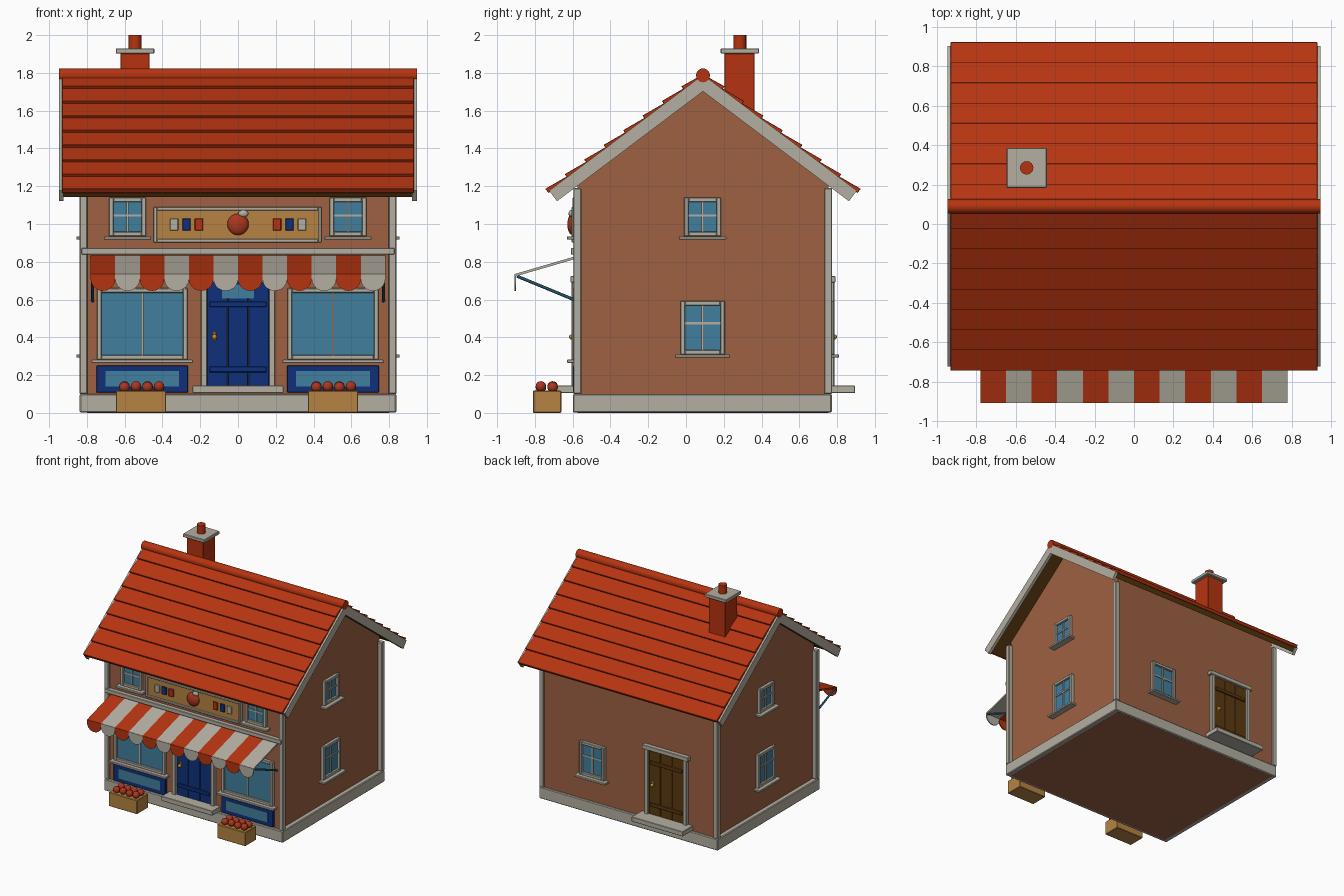
import bpy, bmesh, math
from mathutils import Vector

if "Cube" in bpy.data.objects:
    bpy.data.objects.remove(bpy.data.objects["Cube"])


def material(name, r, g, b):
    lin = lambda c: ((c / 255 + 0.055) / 1.055) ** 2.4 if c > 10 else c / 255 / 12.92
    m = bpy.data.materials.new(name)
    m.diffuse_color = (lin(r), lin(g), lin(b), 1)
    m.use_nodes = True
    m.node_tree.nodes["Principled BSDF"].inputs["Base Color"].default_value = m.diffuse_color
    return m


RED = material("roof red", 182, 52, 16)
WALL = material("brick brown", 157, 97, 66)
TRIM = material("stone grey", 180, 175, 162)
BLUE = material("deep blue", 14, 48, 122)
GLASS = material("window blue", 66, 126, 158)
TAN = material("light wood", 182, 132, 66)
WOOD = material("dark wood", 92, 58, 16)
GOLD = material("brass", 196, 146, 40)
FRUIT = material("fruit red", 172, 54, 30)
TEAL = material("dark teal", 34, 86, 112)

CY = 0.09  # depth of the ridge line


def finish(name, bm, mat, bevel=0.0, smooth=False):
    bmesh.ops.recalc_face_normals(bm, faces=bm.faces)
    me = bpy.data.meshes.new(name)
    bm.to_mesh(me)
    bm.free()
    me.materials.append(mat)
    ob = bpy.data.objects.new(name, me)
    bpy.context.collection.objects.link(ob)
    if smooth:
        for p in me.polygons:
            p.use_smooth = len(p.vertices) <= 4
    if bevel:
        mod = ob.modifiers.new("bevel", 'BEVEL')
        mod.width = bevel
        mod.segments = 1
    return ob


def prism(name, pts, axis, a, b, mat, bevel=0.0):
    """Extrude a 2D outline: axis x takes (y, z) points, axis y takes (x, z) points."""
    bm = bmesh.new()
    co = (lambda p: (a, p[0], p[1])) if axis == 'x' else (lambda p: (p[0], a, p[1]))
    f = bm.faces.new([bm.verts.new(co(p)) for p in pts])
    new = bmesh.ops.extrude_face_region(bm, geom=[f])["geom"]
    move = Vector((b - a, 0, 0)) if axis == 'x' else Vector((0, b - a, 0))
    bmesh.ops.translate(bm, vec=move, verts=[v for v in new if isinstance(v, bmesh.types.BMVert)])
    return finish(name, bm, mat, bevel)


def box(name, x0, x1, y0, y1, z0, z1, mat, bevel=0.004):
    return prism(name, [(y0, z0), (y1, z0), (y1, z1), (y0, z1)], 'x', x0, x1, mat, bevel)


def wbox(name, side, u0, u1, d0, d1, z0, z1, mat, bevel=0.003):
    """Box on a wall: u runs along the wall, d is the distance out from it."""
    if side == 'front':
        return box(name, u0, u1, -0.575 - d1, -0.575 - d0, z0, z1, mat, bevel)
    if side == 'back':
        return box(name, u0, u1, 0.755 + d0, 0.755 + d1, z0, z1, mat, bevel)
    if side == 'right':
        return box(name, 0.80 + d0, 0.80 + d1, u0, u1, z0, z1, mat, bevel)
    return box(name, -0.80 - d1, -0.80 - d0, u0, u1, z0, z1, mat, bevel)


def ball(name, loc, r, mat, scale=(1, 1, 1)):
    bm = bmesh.new()
    bmesh.ops.create_uvsphere(bm, u_segments=16, v_segments=10, radius=r)
    bmesh.ops.scale(bm, vec=scale, verts=bm.verts)
    bmesh.ops.translate(bm, vec=loc, verts=bm.verts)
    return finish(name, bm, mat, smooth=True)


def rod(name, p, q, r, mat, sides=16):
    p, q = Vector(p), Vector(q)
    bm = bmesh.new()
    bmesh.ops.create_cone(bm, cap_ends=True, segments=sides, radius1=r, radius2=r, depth=(q - p).length)
    rot = (q - p).to_track_quat('Z', 'Y').to_matrix()
    bmesh.ops.rotate(bm, matrix=rot, verts=bm.verts)
    bmesh.ops.translate(bm, vec=(p + q) / 2, verts=bm.verts)
    return finish(name, bm, mat, smooth=True)


def frame(name, side, u0, u1, z0, z1, w, d, mat):
    wbox(name + "_left", side, u0, u0 + w, -0.01, d, z0, z1, mat)
    wbox(name + "_right", side, u1 - w, u1, -0.01, d, z0, z1, mat)
    wbox(name + "_top", side, u0 + w, u1 - w, -0.01, d, z1 - w, z1, mat)
    wbox(name + "_bottom", side, u0 + w, u1 - w, -0.01, d, z0, z0 + w, mat)


def window(side, u, z0, z1, w, bar_z=None):
    u0, u1 = u - w / 2, u + w / 2
    frame("window_frame", side, u0, u1, z0, z1, 0.024, 0.026, TRIM)
    wbox("window_glass", side, u0 + 0.01, u1 - 0.01, -0.01, 0.008, z0 + 0.01, z1 - 0.01, GLASS, 0)
    wbox("window_mullion", side, u - 0.006, u + 0.006, 0, 0.016, z0 + 0.01, z1 - 0.01, TRIM, 0)
    if bar_z:
        wbox("window_bar", side, u0 + 0.01, u1 - 0.01, 0, 0.015, bar_z - 0.006, bar_z + 0.006, TRIM, 0)
    wbox("window_sill", side, u0 - 0.028, u1 + 0.028, -0.01, 0.055, z0 - 0.018, z0, TRIM)


def door(side, u, mat, knob_u, strap_top):
    sgn = -1 if side == 'front' else 1
    wall_y = -0.575 if side == 'front' else 0.755
    for s in (-1, 1):
        a, b = sorted((u + s * 0.165, u + s * 0.197))
        wbox("door_jamb", side, a, b, -0.01, 0.03, 0.14, 0.70, TRIM)
    wbox("door_lintel", side, u - 0.215, u + 0.215, -0.01, 0.036, 0.69, 0.725, TRIM)
    for i in (-1, 0, 1):  # planks
        wbox("door_plank", side, u + i * 0.11 - 0.054, u + i * 0.11 + 0.054, -0.01, 0.014, 0.14, 0.695, mat)
    for z in (0.23, strap_top):
        wbox("door_strap", side, u - 0.15, u + 0.15, 0, 0.024, z - 0.015, z + 0.015, mat)
    wbox("door_plate", side, knob_u - 0.009, knob_u + 0.009, 0, 0.018, 0.38, 0.43, GOLD)
    ball("door_knob", (knob_u, wall_y + sgn * 0.03, 0.402), 0.014, GOLD)
    wbox("door_step", side, u - 0.24, u + 0.24, 0, 0.11 if side == 'front' else 0.14, 0.105, 0.145, TRIM)


# House body, plinth and corner posts
prism("house_body", [(-0.575, 0), (0.755, 0), (0.755, 1.235), (CY, 1.74), (-0.575, 1.235)], 'x', -0.80, 0.80, WALL)
box("plinth", -0.838, 0.838, -0.598, 0.772, 0.001, 0.1, TRIM, 0.006)
for x in (-0.8175, 0.8175):
    for y in (-0.575, 0.752):
        box("corner_post", x - 0.0205, x + 0.0205, y - 0.021, y + 0.021, 0.1, 1.19, TRIM)
wbox("front_band", 'front', -0.828, 0.828, -0.01, 0.035, 0.838, 0.872, TRIM)

# Roof: deck, barge boards, overlapping tile rows, ridge
APEX, ANG, LEN = 1.79, math.atan2(0.61, 0.81), 1.02


def slope(side, s, off):
    """Point s down the slope and off above it, in (y, z)."""
    return (CY + side * (s * math.cos(ANG) + off * math.sin(ANG)), APEX - s * math.sin(ANG) + off * math.cos(ANG))


def board(name, side, x0, x1, top, bottom, mat, length):
    t = math.tan(ANG)
    pts = [slope(side, -top * t, top), slope(side, length, top), slope(side, length, bottom), slope(side, -bottom * t, bottom)]
    prism(name, pts, 'x', x0, x1, mat)


ROWS = 8
for side in (-1, 1):
    board("roof_deck", side, -0.925, 0.925, -0.005, -0.048, WOOD, LEN - 0.01)
    for x in (-0.935, 0.935):
        board("barge_board", side, x - 0.0125, x + 0.0125, 0.0, -0.07, TRIM, LEN)
    step = (LEN + 0.01) / ROWS
    for i in range(ROWS):
        s0, s1 = i * step - (0.02 if i else 0), (i + 1) * step
        pts = [slope(side, s0, -0.008), slope(side, s0, 0.002), slope(side, s1, 0.02), slope(side, s1, -0.008)]
        prism("tile_row", pts, 'x', -0.932, 0.932, RED, 0.002)
rod("ridge_roll", (-0.948, CY, 1.787), (0.948, CY, 1.787), 0.037, RED)

# Chimney
box("chimney_stack", -0.623, -0.468, 0.203, 0.363, 1.45, 1.905, RED)
box("chimney_cap", -0.647, -0.443, 0.183, 0.387, 1.902, 1.93, TRIM)
rod("chimney_pot", (-0.545, 0.285, 1.92), (-0.545, 0.285, 2.0), 0.034, RED)

# Small windows
for side in ('left', 'right'):
    window(side, 0.088, 0.935, 1.14, 0.195, 1.045)
    window(side, 0.088, 0.31, 0.592, 0.235, 0.475)
for u in (-0.585, 0.582):
    window('front', u, 0.935, 1.14, 0.195, 1.045)
window('back', 0.34, 0.31, 0.592, 0.235, 0.475)

# Shop windows, panels below them and fruit crates
for u in (-0.507, 0.503):
    window('front', u, 0.282, 0.66, 0.48)
    wbox("shop_panel", 'front', u - 0.243, u + 0.243, -0.01, 0.022, 0.108, 0.25, BLUE)
    wbox("shop_panel_inset", 'front', u - 0.195, u + 0.195, 0.0, 0.026, 0.14, 0.223, GLASS, 0)
for x in (-0.513, 0.503):
    box("fruit_crate", x - 0.133, x + 0.133, -0.81, -0.66, 0, 0.118, TAN)
    for i in range(4):
        for j in range(2):
            ball("fruit", (x - 0.088 + i * 0.061, -0.768 + j * 0.062, 0.136 + 0.004 * ((i + j) % 2)), 0.028, FRUIT)

# Doors
door('front', 0, BLUE, -0.125, 0.575)
wbox("door_light", 'front', -0.085, 0.085, 0, 0.019, 0.605, 0.68, GLASS, 0)
door('back', -0.355, WOOD, -0.23, 0.585)

# Shop sign with fruit emblem and small tiles
wbox("sign_board", 'front', -0.435, 0.435, -0.01, 0.02, 0.915, 1.08, TAN)
frame("sign_frame", 'front', -0.447, 0.443, 0.903, 1.09, 0.018, 0.03, TRIM)
ball("sign_fruit", (0, -0.6, 0.998), 0.057, FRUIT, (1, 0.5, 1))
ball("sign_leaf", (0.028, -0.608, 1.055), 0.027, TRIM, (1, 0.5, 0.7))
for s in (-1, 1):
    for u, m in ((0.338, TRIM), (0.273, BLUE), (0.207, RED)):
        wbox("sign_tile", 'front', s * u - 0.022, s * u + 0.022, 0, 0.03, 0.965, 1.03, m)

# Striped awning with scalloped edge and braces
W = 0.13
for i in range(12):
    x0 = -0.78 + i * W
    m = TRIM if i % 2 else RED
    prism("awning_stripe", [(-0.575, 0.832), (-0.905, 0.736), (-0.905, 0.722), (-0.575, 0.818)], 'x', x0, x0 + W, m)
    arc = [(x0 + W / 2 - W / 2 * math.cos(math.pi * k / 10), 0.708 - 0.062 * math.sin(math.pi * k / 10)) for k in range(11)]
    prism("awning_scallop", [(x0, 0.735)] + arc + [(x0 + W, 0.735)], 'y', -0.909, -0.899, m)
for x in (-0.77, 0.77):
    rod("awning_brace", (x, -0.575, 0.592), (x, -0.895, 0.724), 0.008, TEAL, 8)
